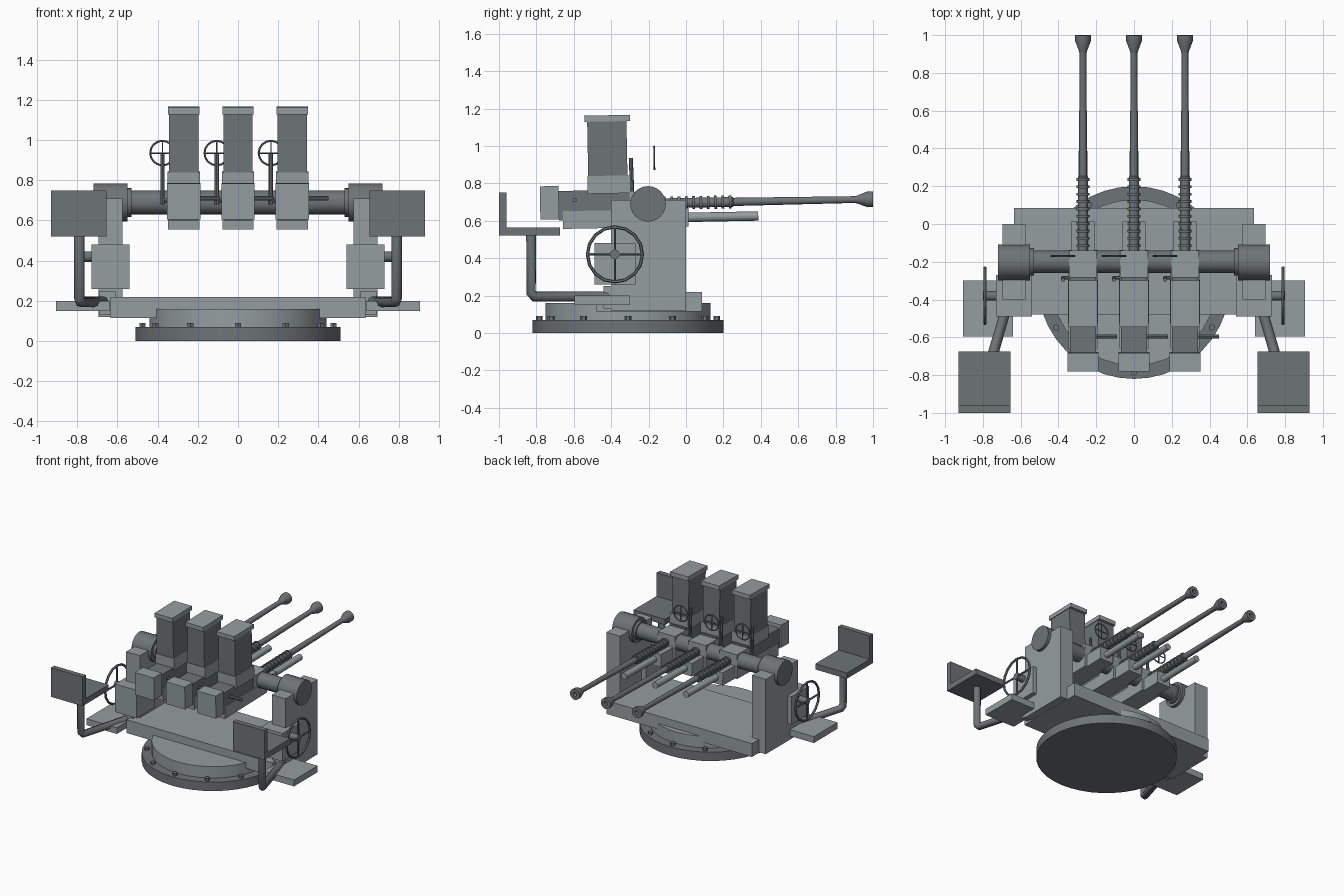
import bpy, bmesh, math
from mathutils import Matrix, Vector

if "Cube" in bpy.data.objects:
    bpy.data.objects.remove(bpy.data.objects["Cube"])


def material(name, col):
    m = bpy.data.materials.new(name)
    m.diffuse_color = (*col, 1)
    m.use_nodes = True
    m.node_tree.nodes["Principled BSDF"].inputs["Base Color"].default_value = m.diffuse_color
    return m


LIGHT = material("light_grey", (0.30, 0.34, 0.35))
DARK = material("dark_grey", (0.155, 0.175, 0.185))
# guns are elevated slightly about the trunnion axis
PIVOT = Vector((0, -0.2, 0.69))
TILT = (Matrix.Translation(PIVOT) @ Matrix.Rotation(math.radians(1.1), 4, 'X')
        @ Matrix.Translation(-PIVOT))
FLAT = Matrix.Identity(4)


def finish(name, bm, mat, m=FLAT, smooth=False):
    bm.transform(m)
    bmesh.ops.recalc_face_normals(bm, faces=bm.faces)
    me = bpy.data.meshes.new(name)
    bm.to_mesh(me)
    bm.free()
    me.materials.append(mat)
    ob = bpy.data.objects.new(name, me)
    bpy.context.collection.objects.link(ob)
    if smooth:
        bpy.context.view_layer.objects.active = ob
        ob.select_set(True)
        bpy.ops.object.shade_smooth_by_angle(angle=math.radians(35))
        ob.select_set(False)
    return ob


def box(name, x, y, z, mat, m=FLAT):
    bm = bmesh.new()
    bmesh.ops.create_cube(bm, size=1)
    for v in bm.verts:
        v.co = [a[0] + (a[1] - a[0]) * (c + 0.5) for a, c in zip((x, y, z), v.co)]
    return finish(name, bm, mat, m)


def rod(name, a, b, r, mat, n=12, m=FLAT):
    a, b = Vector(a), Vector(b)
    bm = bmesh.new()
    place = Matrix.Translation((a + b) / 2) @ (b - a).to_track_quat('Z', 'Y').to_matrix().to_4x4()
    bmesh.ops.create_cone(bm, cap_ends=True, segments=n, radius1=r, radius2=r,
                          depth=(b - a).length, matrix=place)
    return finish(name, bm, mat, m, n > 8)


def lathe(name, profile, x, z, mat, n=16, m=FLAT):
    """Revolve (y, radius) points about a line parallel to y."""
    bm = bmesh.new()
    rings = [[bm.verts.new((x + r * math.cos(math.tau * i / n), y,
                            z + r * math.sin(math.tau * i / n))) for i in range(n)]
             for y, r in profile]
    for p, q in zip(rings, rings[1:]):
        for i in range(n):
            bm.faces.new((p[i], p[(i + 1) % n], q[(i + 1) % n], q[i]))
    bm.faces.new(rings[0])
    bm.faces.new(rings[-1])
    return finish(name, bm, mat, m, True)


def wheel(name, centre, axis, r, t, n, mat, m=FLAT):
    """Torus rim with two crossed spokes; axis is 'X' or 'Y'."""
    bm = bmesh.new()
    k = 6
    vs = [[bm.verts.new(((r + t * math.cos(math.tau * j / k)) * math.cos(math.tau * i / n),
                         (r + t * math.cos(math.tau * j / k)) * math.sin(math.tau * i / n),
                         t * math.sin(math.tau * j / k))) for j in range(k)] for i in range(n)]
    for i in range(n):
        for j in range(k):
            i2, j2 = (i + 1) % n, (j + 1) % k
            bm.faces.new((vs[i][j], vs[i2][j], vs[i2][j2], vs[i][j2]))
    for ang in (0, math.pi / 2):
        turn = Matrix.Rotation(ang, 4, 'Z') @ Matrix.Rotation(math.pi / 2, 4, 'X')
        bmesh.ops.create_cone(bm, cap_ends=True, segments=6, radius1=t * 0.8,
                              radius2=t * 0.8, depth=2 * r, matrix=turn)
    rot = Matrix.Rotation(math.pi / 2, 4, 'Y' if axis == 'X' else 'X')
    return finish(name, bm, mat, m @ Matrix.Translation(centre) @ rot)


# base ring, turntable, bolts and platform
CY = -0.31
rod("base_ring", (0, CY, 0), (0, CY, 0.07), 0.51, DARK, 40)
rod("turntable", (0, CY, 0.07), (0, CY, 0.16), 0.44, LIGHT, 32)
for i in range(12):
    a = math.tau * i / 12
    p = (0.475 * math.cos(a), CY + 0.475 * math.sin(a))
    rod("base_bolt", (*p, 0.06), (*p, 0.09), 0.018, DARK, 6)
box("platform", (-0.635, 0.635), (-0.48, 0.085), (0.115, 0.22), LIGHT)

# cross tube carrying the guns
rod("cross_tube", (-0.57, -0.2, 0.69), (0.57, -0.2, 0.69), 0.06, DARK, 20)

# side assemblies, mirrored left and right
for s in (-1, 1):
    def sx(a, b):
        return (s * a, s * b) if s > 0 else (s * b, s * a)
    box("side_pillar", sx(0.575, 0.695), (-0.40, 0.0), (0.12, 0.71), LIGHT)
    rod("trunnion_drum", (s * 0.55, -0.203, 0.69), (s * 0.72, -0.203, 0.69), 0.095, DARK, 24)
    rod("tube_collar", (s * 0.53, -0.2, 0.69), (s * 0.57, -0.2, 0.69), 0.072, DARK, 20)
    box("gearbox", sx(0.54, 0.73), (-0.49, -0.27), (0.26, 0.48), LIGHT)
    rod("wheel_shaft", (s * 0.72, -0.38, 0.42), (s * 0.80, -0.38, 0.42), 0.026, DARK)
    wheel("hand_wheel", (s * 0.79, -0.38, 0.42), 'X', 0.147, 0.009, 16, DARK)
    box("footrest", sx(0.64, 0.905), (-0.595, -0.30), (0.15, 0.20), LIGHT)
    box("arm_bracket", sx(0.61, 0.69), (-0.44, -0.38), (0.13, 0.25), LIGHT)
    box("seat", sx(0.655, 0.93), (-1.0, -0.675), (0.52, 0.565), DARK)
    box("seat_back", sx(0.655, 0.93), (-1.0, -0.96), (0.565, 0.75), DARK)
    # bent pipe holding the seat
    cu = bpy.data.curves.new("seat_arm", 'CURVE')
    cu.dimensions = '3D'
    cu.bevel_depth = 0.028
    cu.bevel_resolution = 2
    cu.use_fill_caps = True
    path = [(0.66, -0.39, 0.195), (0.782, -0.81, 0.195), (0.79, -0.828, 0.215), (0.79, -0.828, 0.53)]
    sp = cu.splines.new('POLY')
    sp.points.add(len(path) - 1)
    for pt, (x, y, z) in zip(sp.points, path):
        pt.co = (s * x, y, z, 1)
    cu.materials.append(DARK)
    bpy.context.collection.objects.link(bpy.data.objects.new("seat_arm", cu))

# three guns
for gx in (-0.27, 0.0, 0.27):
    def gbox(name, w, y, z, mat):
        box(name, (gx - w / 2, gx + w / 2), y, z, mat, TILT)
    gbox("rear_block", 0.165, (-0.78, -0.68), (0.617, 0.795), LIGHT)
    gbox("receiver", 0.14, (-0.68, -0.28), (0.61, 0.768), DARK)
    gbox("cradle", 0.155, (-0.66, -0.14), (0.565, 0.66), LIGHT)
    gbox("front_receiver", 0.15, (-0.30, -0.14), (0.60, 0.755), LIGHT)
    gbox("cradle_nose", 0.12, (-0.15, 0.012), (0.565, 0.665), LIGHT)
    gbox("magazine_collar", 0.16, (-0.525, -0.295), (0.75, 0.845), LIGHT)
    gbox("magazine", 0.145, (-0.52, -0.31), (0.84, 1.14), DARK)
    gbox("magazine_cap", 0.155, (-0.535, -0.29), (1.135, 1.168), LIGHT)
    # barrel with flared, hollow muzzle
    lathe("barrel", [(-0.16, 0.026), (0.25, 0.026), (0.255, 0.022), (0.9, 0.018), (0.915, 0.021),
                     (0.97, 0.042), (1.0, 0.042), (1.0, 0.016), (0.93, 0.012)],
          gx, 0.692, DARK, 16, TILT)
    for i in range(10):
        y = -0.115 + i * 0.039
        rod("barrel_ring", (gx, y - 0.007, 0.692), (gx, y + 0.007, 0.692), 0.035, DARK, 16, TILT)
    rod("recoil_cylinder", (gx, 0.0, 0.614), (gx, 0.385, 0.614), 0.025, LIGHT, 12, TILT)
    rod("cocking_handle", (gx, -0.595, 0.718), (gx + 0.18, -0.595, 0.718), 0.012, DARK, 10, TILT)
    # ring sight with its post and foot
    x = gx - 0.106
    rod("sight_post", (x, -0.285, 0.68), (x, -0.295, 0.935), 0.011, DARK, 8)
    rod("sight_foot", (gx, -0.285, 0.70), (x, -0.285, 0.70), 0.010, DARK, 8)
    wheel("ring_sight", (x, -0.165, 0.935), 'Y', 0.061, 0.005, 16, DARK, TILT)
